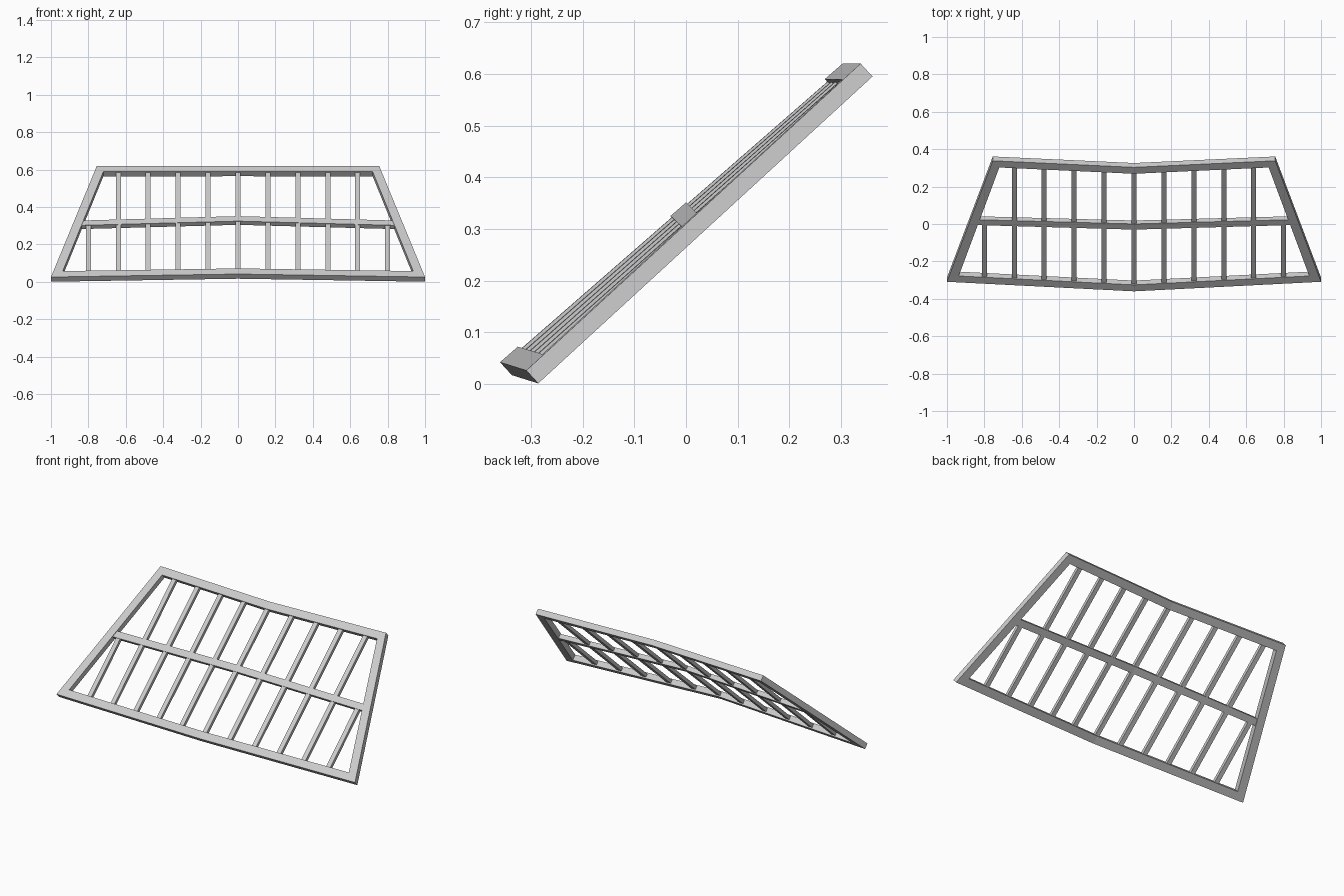
import bpy
from mathutils import Vector

if "Cube" in bpy.data.objects:
    bpy.data.objects.remove(bpy.data.objects["Cube"])

NORMAL = Vector((0, -0.676, 0.737))
TAPER = 0.245          # half-width lost from bottom to top


def surface(x, s, depth):
    """Point on the folded, slanted front surface; s runs 0 (bottom) to 1 (top)."""
    t = x / (1 - TAPER * s)
    centre = Vector((x, -0.36, 0.042)).lerp(Vector((x, 0.303, 0.62)), s)
    edge = Vector((x, -0.309, 0.026)).lerp(Vector((x, 0.338, 0.62)), s)
    return centre.lerp(edge, t) - NORMAL * depth


def panel(name, pts, cells, front, back):
    """Thick half panel from (x, s) points, open on the centre plane, mirrored in x."""
    n = len(pts)
    verts = [surface(x, s, d) for d in (front, back) for x, s in pts]
    faces = []
    edges = [(c[i], c[(i + 1) % len(c)]) for c in cells for i in range(len(c))]
    for c in cells:
        faces.append(c)
        faces.append([i + n for i in reversed(c)])
    for a, b in edges:
        on_fold = pts[a][0] == 0 and pts[b][0] == 0
        if (b, a) not in edges and not on_fold:
            faces.append((b, a, a + n, b + n))
    mesh = bpy.data.meshes.new(name)
    mesh.from_pydata(verts, [], faces)
    mesh.update()
    obj = bpy.data.objects.new(name, mesh)
    bpy.context.collection.objects.link(obj)
    mod = obj.modifiers.new("mirror", 'MIRROR')
    mod.use_clip = True
    return obj


# outer frame: bottom rail, side post, top rail
panel("outer_frame",
      [(0, 0), (1, 0), (0.755, 1), (0, 1),
       (0, 0.052), (0.937, 0.052), (0.72, 0.948), (0, 0.948)],
      [(0, 1, 5, 4), (1, 2, 6, 5), (2, 3, 7, 6)], 0, 0.034)

# middle cross rail
panel("middle_rail",
      [(0, 0.494), (0.86, 0.468), (0.85, 0.512), (0, 0.54)],
      [(0, 1, 2, 3)], 0.0035, 0.0305)

# upright bars; the outermost pair stops at the middle rail
HALF = 0.0135
for i in range(6):
    x = 0.16 * i
    x0 = x - HALF if i else 0
    top = 0.955 if i < 5 else 0.495
    panel(f"upright_bar_{i}",
          [(x0, 0.045), (x + HALF, 0.045), (x + HALF, top), (x0, top)],
          [(0, 1, 2, 3)], 0.007, 0.027)
